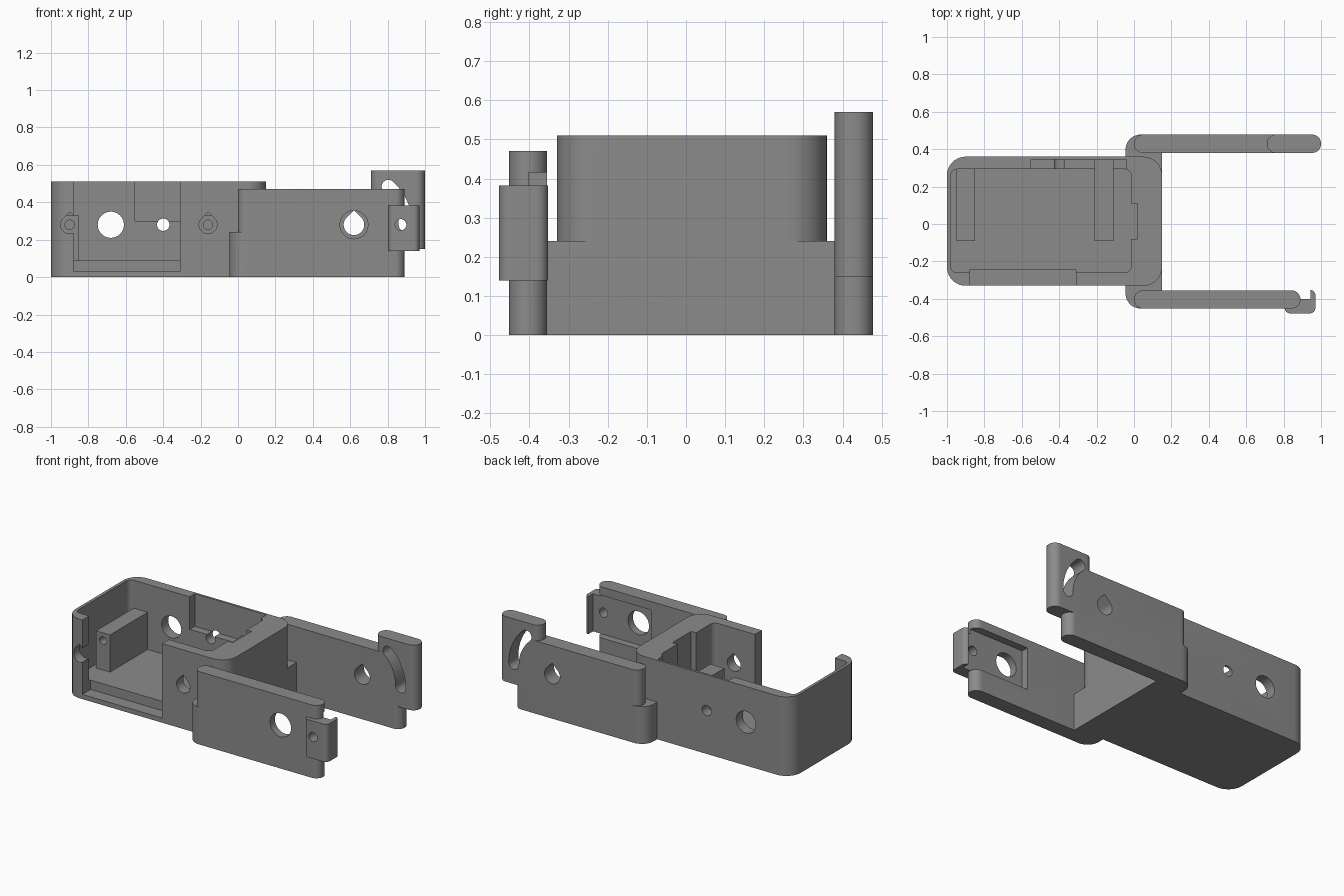
import bpy, bmesh, math

cube = bpy.data.objects.get("Cube")
if cube:
    bpy.data.objects.remove(cube, do_unlink=True)

grey = bpy.data.materials.new("plastic_grey")
grey.use_nodes = True
colour = (0.26, 0.26, 0.26, 1)
grey.diffuse_color = colour
grey.node_tree.nodes["Principled BSDF"].inputs["Base Color"].default_value = colour


def prism(name, outline, low, high, along_y=False):
    """Extrude a flat outline along z, or along y when its points are (x, z)."""
    bm = bmesh.new()
    place = (lambda p, d: (p[0], d, p[1])) if along_y else (lambda p, d: (p[0], p[1], d))
    face = bm.faces.new([bm.verts.new(place(p, low)) for p in outline])
    grown = bmesh.ops.extrude_face_region(bm, geom=[face])["geom"]
    move = (0, high - low, 0) if along_y else (0, 0, high - low)
    bmesh.ops.translate(bm, vec=move, verts=[g for g in grown if isinstance(g, bmesh.types.BMVert)])
    bmesh.ops.recalc_face_normals(bm, faces=bm.faces)
    mesh = bpy.data.meshes.new(name)
    bm.to_mesh(mesh)
    bm.free()
    mesh.materials.append(grey)
    obj = bpy.data.objects.new(name, mesh)
    bpy.context.collection.objects.link(obj)
    return obj


def arc(cx, cy, r, start, end, steps):
    angles = [math.radians(start + (end - start) * i / steps) for i in range(steps + 1)]
    return [(cx + r * math.cos(a), cy + r * math.sin(a)) for a in angles]


def block(name, x0, x1, y0, y1, z0, z1, r=0.0):
    """Upright box with rounded vertical corners."""
    if r == 0:
        outline = [(x0, y0), (x1, y0), (x1, y1), (x0, y1)]
    else:
        outline = (arc(x1 - r, y1 - r, r, 0, 90, 10) + arc(x0 + r, y1 - r, r, 90, 180, 10)
                   + arc(x0 + r, y0 + r, r, 180, 270, 10) + arc(x1 - r, y0 + r, r, 270, 360, 10))
    return prism(name, outline, z0, z1)


def hole(x, r, y0, y1, teardrop=False):
    """Cutter through y on the common hole height."""
    z = 0.28
    if teardrop:
        outline = arc(x, z, r, 135, 405, 36) + [(x, z + r * math.sqrt(2))]
    else:
        outline = arc(x, z, r, 0, 352.5, 47)
    return prism("hole_cutter", outline, y0, y1, True)


def combine(target, tools, operation):
    for tool in tools:
        mod = target.modifiers.new("combine", "BOOLEAN")
        mod.operation = operation
        mod.solver = "EXACT"
        mod.object = tool
        bpy.context.view_layer.objects.active = target
        bpy.ops.object.modifier_apply(modifier=mod.name)
        bpy.data.objects.remove(tool, do_unlink=True)


# Housing shell with its pocket
bracket = block("bracket", -1, 0.15, -0.33, 0.36, 0, 0.51, 0.1)
combine(bracket, [
    block("pocket", -0.98, -0.015, -0.26, 0.293, 0.09, 0.6, 0.035),
    block("front_opening", -0.88, -0.31, -0.4, -0.245, 0.03, 0.6),
    block("back_recess", -0.55, -0.04, 0.2, 0.345, 0.3, 0.6),
    block("end_notch", -0.1, 0.02, -0.08, 0.11, 0.09, 0.6),
], "DIFFERENCE")

# Mounting posts inside the pocket
combine(bracket, [
    block("left_post", -0.95, -0.85, -0.09, 0.31, 0.07, 0.33),
    block("right_post", -0.21, -0.11, -0.09, 0.35, 0.07, 0.33),
], "UNION")

# Screw and cable holes of the housing
cutters = [hole(-0.68, 0.07, 0.2, 0.5), hole(-0.4, 0.033, 0.2, 0.5)]
for x in (-0.9, -0.16):
    cutters += [hole(x, 0.048, -0.5, -0.2, True), hole(x, 0.025, -0.15, 0.2)]
combine(bracket, cutters, "DIFFERENCE")

# Front arm with end clip and inner recess
front_arm = block("front_arm", 0, 0.89, -0.452, -0.355, 0, 0.47, 0.048)
clip = block("clip", 0.805, 0.97, -0.478, -0.352, 0.14, 0.383, 0.03)
combine(front_arm, [clip], "UNION")
combine(front_arm, [
    block("arm_recess", 0.5, 0.945, -0.402, -0.3, 0.14, 0.415),
    hole(0.62, 0.075, -0.6, -0.2),
    hole(0.87, 0.03, -0.6, -0.2),
], "DIFFERENCE")

# Back arm with tall tip and curved slot about the pivot hole
back_arm = block("back_arm", 0, 0.89, 0.38, 0.478, 0, 0.47, 0.048)
tip = block("tip", 0.71, 1, 0.38, 0.478, 0.15, 0.57, 0.048)
combine(back_arm, [tip], "UNION")
px, pz, mid, half, top = 0.62, 0.28, 0.275, 0.036, 48
ex, ez = arc(px, pz, mid, top, top, 1)[0]
slot = (arc(px, pz, mid + half, 0, top, 20) + arc(ex, ez, half, top, top + 180, 12)[1:-1]
        + arc(px, pz, mid - half, top, 0, 20) + arc(px + mid, pz, half, 180, 360, 12)[1:-1])
combine(back_arm, [prism("slot", slot, 0.2, 0.6, True), hole(px, 0.055, 0.2, 0.6, True)],
        "DIFFERENCE")

# Low cross bar carrying both arms
cross_bar = block("cross_bar", -0.045, 0.15, -0.452, 0.478, 0, 0.24, 0.08)
combine(cross_bar, [block("pocket_clearance", -0.2, -0.015, -0.26, 0.293, 0.09, 0.6, 0.035),
                    block("notch_clearance", -0.1, 0.02, -0.08, 0.11, 0.09, 0.6)],
        "DIFFERENCE")
combine(bracket, [cross_bar, front_arm, back_arm], "UNION")

bpy.ops.object.select_all(action="DESELECT")
bracket.select_set(True)
bpy.context.view_layer.objects.active = bracket
bpy.ops.object.shade_smooth_by_angle(angle=math.radians(30))
